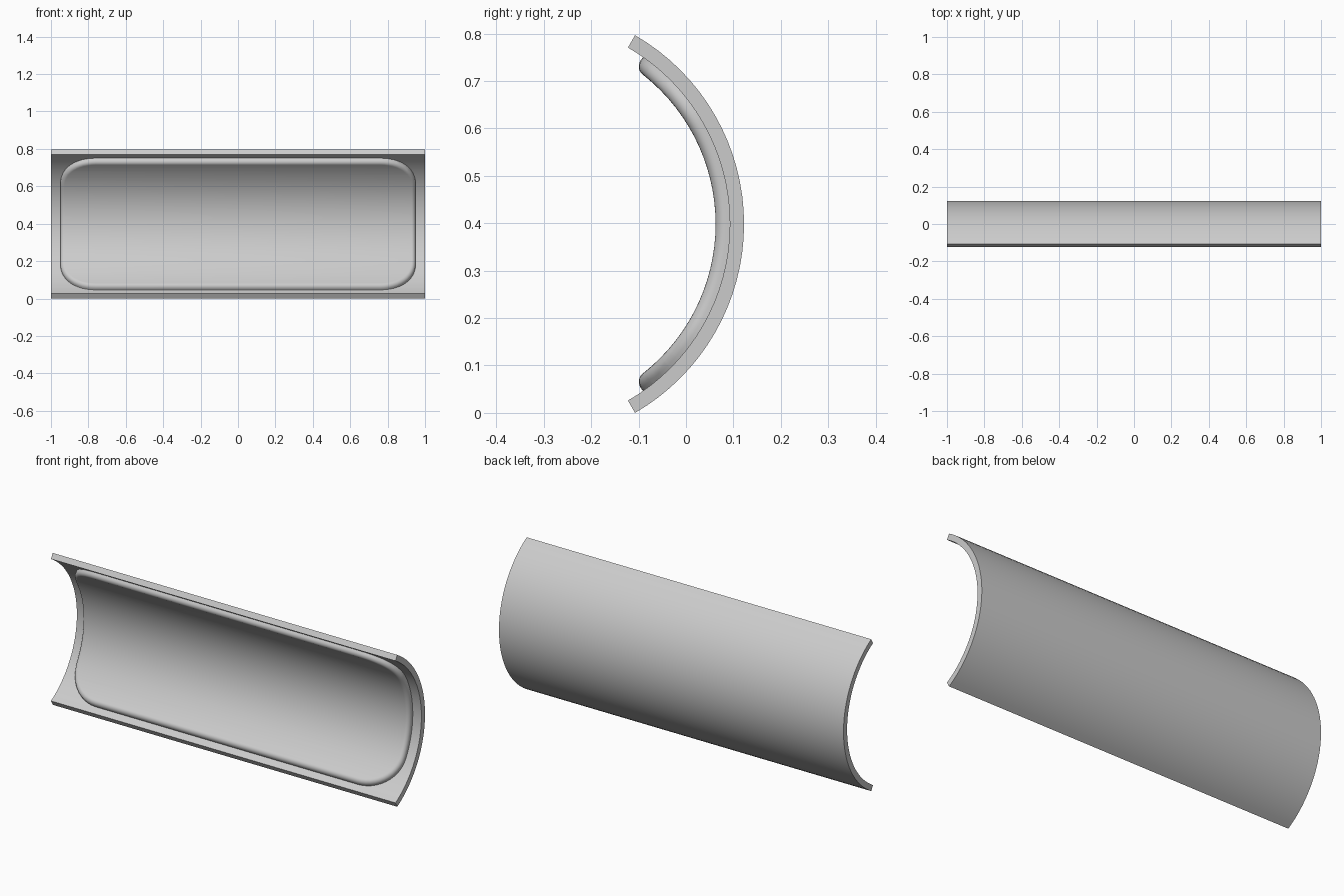
import bpy, bmesh
from math import sin, cos, pi, radians

cube = bpy.data.objects.get("Cube")
if cube:
    bpy.data.objects.remove(cube)

INNER = 0.43          # radius of the shell's concave side
THICK = 0.03
AXIS_Y, AXIS_Z = -0.3375, 0.3984

grey = bpy.data.materials.new("light grey")
grey.use_nodes = True
colour = (0.6, 0.6, 0.6, 1)
grey.diffuse_color = colour
grey.node_tree.nodes["Principled BSDF"].inputs["Base Color"].default_value = colour


def rounded_outline(half_x, half_s, r, steps):
    """Rounded rectangle in the unrolled sheet, anticlockwise."""
    if r <= 0:
        return [(half_x, half_s), (-half_x, half_s), (-half_x, -half_s), (half_x, -half_s)]
    points = []
    for corner, (sx, sy) in enumerate([(1, 1), (-1, 1), (-1, -1), (1, -1)]):
        for i in range(steps + 1):
            a = (corner + i / steps) * pi / 2
            points.append((sx * (half_x - r) + r * cos(a), sy * (half_s - r) + r * sin(a)))
    return points


def bent_sheet(name, layers, segments):
    """Stack outlines (points, height) into a solid, slice it, bend it round the axis."""
    bm = bmesh.new()
    rings = [[bm.verts.new((x, s, h)) for x, s in pts] for pts, h in layers]
    for low, high in zip(rings, rings[1:]):
        n = len(low)
        for i in range(n):
            j = (i + 1) % n
            bm.faces.new((low[i], low[j], high[j], high[i]))
    bm.faces.new(rings[-1])
    bm.faces.new(rings[0][::-1])
    half = max(v.co.y for v in bm.verts)
    for i in range(1, segments):
        bmesh.ops.bisect_plane(bm, geom=bm.verts[:] + bm.edges[:] + bm.faces[:], dist=1e-5,
                               plane_co=(0, half * (2 * i / segments - 1), 0),
                               plane_no=(0, 1, 0))
    for v in bm.verts:
        x, s, h = v.co
        a, r = s / INNER, INNER - h
        v.co = (x, AXIS_Y + r * cos(a), AXIS_Z + r * sin(a))
    bmesh.ops.recalc_face_normals(bm, faces=bm.faces[:])
    mesh = bpy.data.meshes.new(name)
    bm.to_mesh(mesh)
    bm.free()
    mesh.materials.append(grey)
    obj = bpy.data.objects.new(name, mesh)
    bpy.context.collection.objects.link(obj)
    bpy.ops.object.select_all(action='DESELECT')
    obj.select_set(True)
    bpy.context.view_layer.objects.active = obj
    bpy.ops.object.shade_smooth_by_angle(angle=radians(35))


# Curved outer shell, a third of a tube
sheet = rounded_outline(1, INNER * radians(60), 0, 1)
bent_sheet("curved_shell", [(sheet, -THICK), (sheet, 0)], 32)

# Raised inner pad with rounded corners and a soft edge
PAD_X, PAD_S, CORNER, SOFT = 0.95, INNER * radians(55), 0.19, 0.022
layers = [(rounded_outline(PAD_X, PAD_S, CORNER, 12), -0.004)]
for k in range(7):
    a = k / 6 * pi / 2
    inset = SOFT * (1 - cos(a))
    layers.append((rounded_outline(PAD_X - inset, PAD_S - inset, CORNER - inset, 12),
                   THICK - SOFT + SOFT * sin(a)))
bent_sheet("inner_pad", layers, 32)
